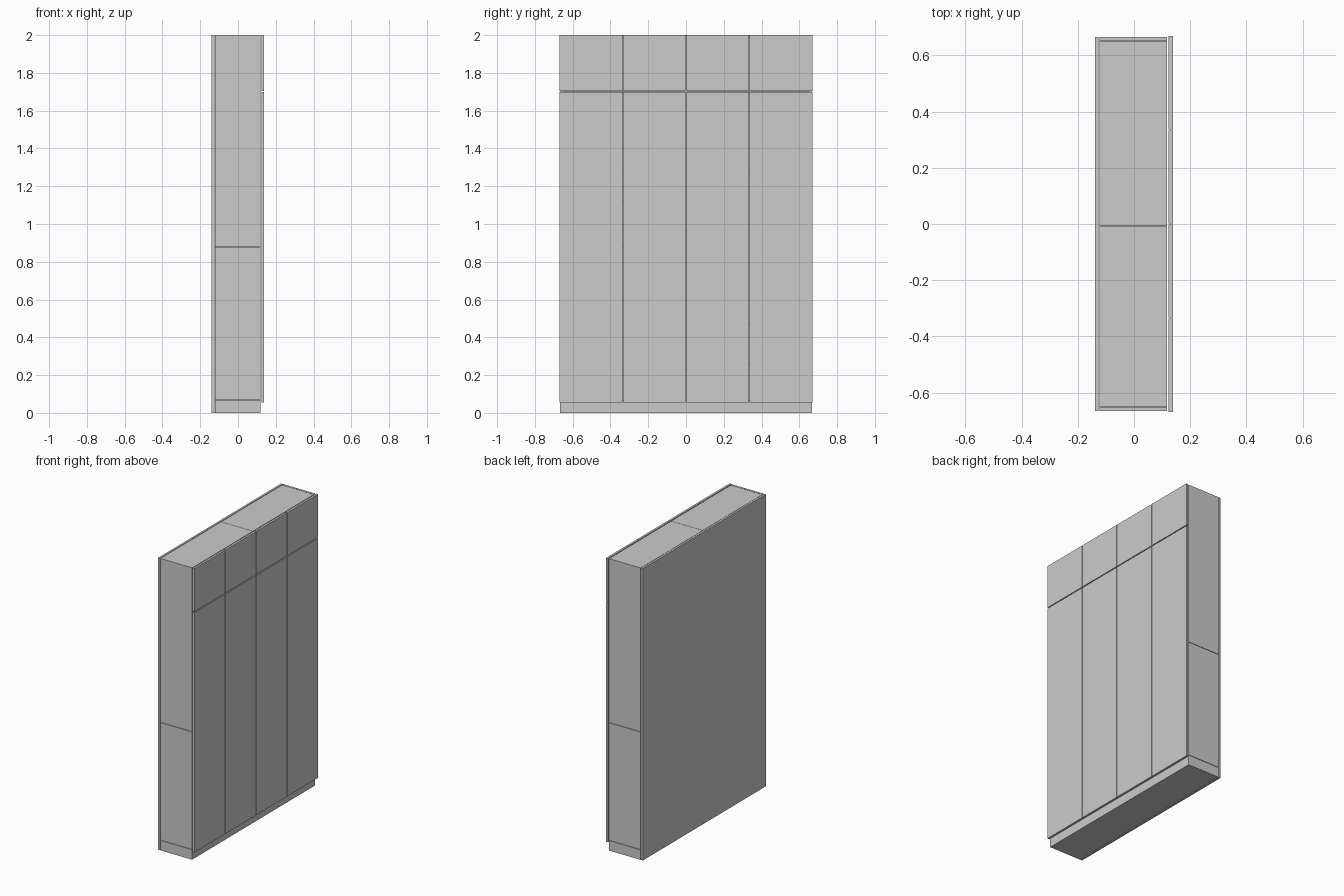
import bpy

if "Cube" in bpy.data.objects:
    bpy.data.objects.remove(bpy.data.objects["Cube"])

T = 0.014      # board thickness
GAP = 0.004    # gap between doors
CX0, CX1 = -0.122, 0.118   # carcass depth
HY = 0.666     # carcass half width


def board(name, x0, x1, y0, y1, z0, z1):
    """Flat board given by its extents."""
    bpy.ops.mesh.primitive_cube_add(
        size=1, location=((x0 + x1) / 2, (y0 + y1) / 2, (z0 + z1) / 2))
    ob = bpy.context.object
    ob.name = name
    ob.scale = (x1 - x0, y1 - y0, z1 - z0)
    bpy.ops.object.transform_apply(location=False, rotation=False, scale=True)
    return ob


# Back panel and plinth
board("back_panel", -0.139, -0.1255, -HY, HY, 0, 2)
board("plinth", CX0, CX1, -HY, HY, 0, 0.068)

# Side panels, each in a lower and an upper piece
for s, side in ((-1, "left"), (1, "right")):
    y0, y1 = sorted((s * HY, s * (HY - T)))
    board(f"{side}_side_lower", CX0, CX1, y0, y1, 0.071, 0.875)
    board(f"{side}_side_upper", CX0, CX1, y0, y1, 0.878, 2)

# Top boards, meeting over the central divider
inner = HY - T - 0.001
board("top_left", CX0, CX1, -inner, -0.0085, 2 - T, 1.999)
board("top_right", CX0, CX1, -0.0065, inner, 2 - T, 1.999)
board("central_divider", CX0, CX1, -T / 2, T / 2, 0.068, 2 - T)

# Shelves in both compartments
for side, y0, y1, heights in (
        ("left", -inner, -T / 2, (0.87, 1.13, 1.27, 1.695)),
        ("right", T / 2, inner, (0.26, 0.47, 0.87, 1.13, 1.27, 1.695))):
    for z in heights:
        board(f"{side}_shelf", CX0, CX1, y0, y1, z - T / 2, z + T / 2)

# Doors: four columns, tall below and short above
W = 2 * 0.669 / 4
for i in range(4):
    y0 = -0.669 + i * W
    ya = y0 + (GAP / 2 if i else 0)
    yb = y0 + W - (GAP / 2 if i < 3 else 0)
    board("lower_door", 0.1235, 0.138, ya, yb, 0.056, 1.698)
    board("upper_door", 0.1235, 0.138, ya, yb, 1.704, 2)
